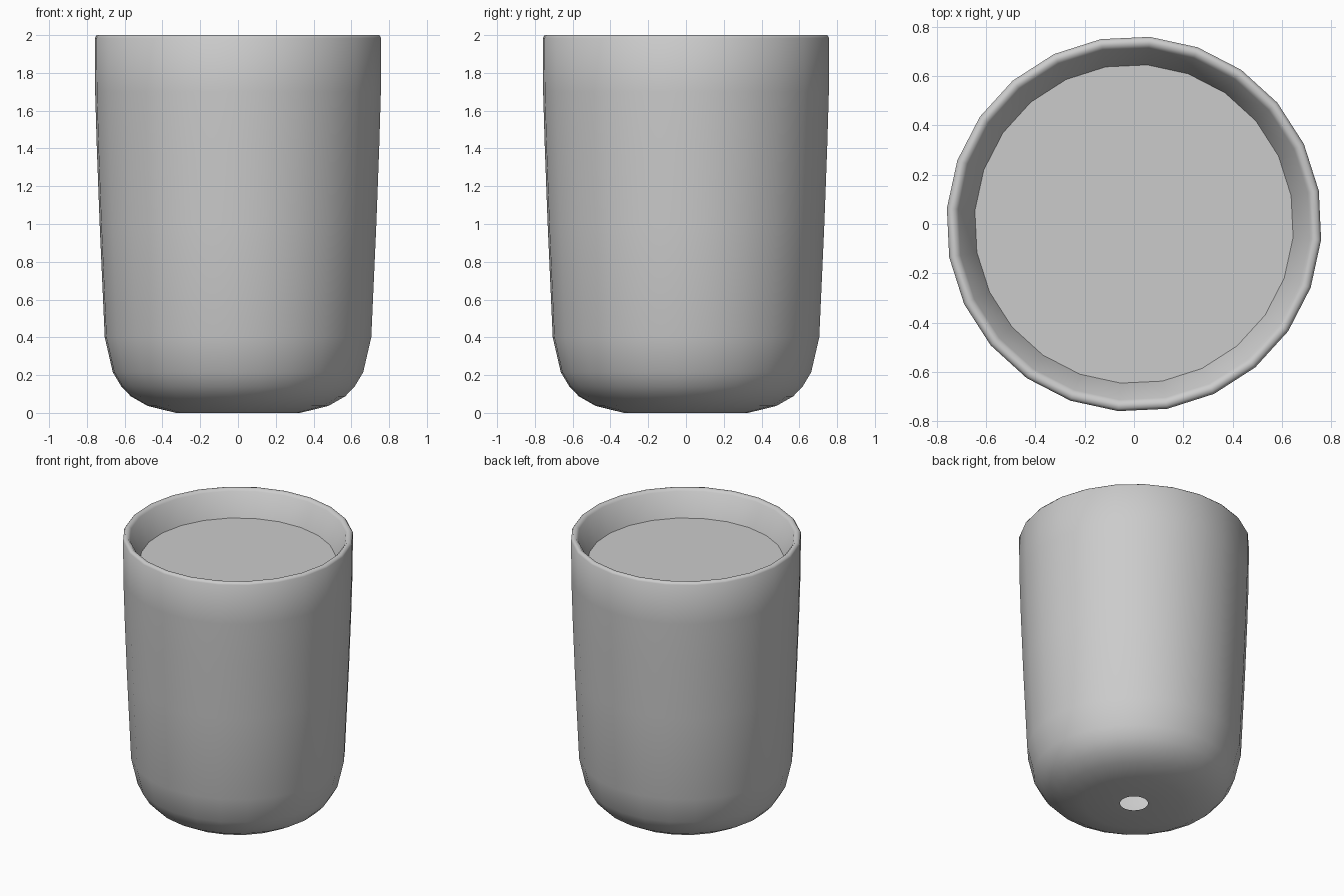
import bpy, bmesh
from math import sin, cos, pi, radians

if "Cube" in bpy.data.objects:
    bpy.data.objects.remove(bpy.data.objects["Cube"])

SIDES = 24
TURN = radians(10.2)


def ring(bm, r, z):
    return [bm.verts.new((r * cos(TURN + 2 * pi * i / SIDES),
                          r * sin(TURN + 2 * pi * i / SIDES), z)) for i in range(SIDES)]


def lathe(name, profile, cap=False):
    bm = bmesh.new()
    rings = [ring(bm, r, z) for r, z in profile]
    for a, b in zip(rings, rings[1:]):
        for i in range(SIDES):
            j = (i + 1) % SIDES
            bm.faces.new((a[i], a[j], b[j], b[i]))
    if cap:
        bm.faces.new(rings[-1])
    for f in bm.faces:
        f.smooth = True
    mesh = bpy.data.meshes.new(name)
    bm.to_mesh(mesh)
    bm.free()
    obj = bpy.data.objects.new(name, mesh)
    bpy.context.collection.objects.link(obj)
    return obj


# Pot shell: drain hole, flat base, rounded foot, tapered wall, rim, inner lip
lathe("pot", [
    (0.093, 0.0), (0.33, 0.0), (0.48, 0.037), (0.57, 0.088), (0.62, 0.14),
    (0.665, 0.215), (0.708, 0.40), (0.735, 1.0), (0.75, 1.4), (0.759, 1.7),
    (0.761, 1.985), (0.75, 2.0), (0.73, 2.0), (0.715, 1.985), (0.647, 1.82),
])

# Soil surface set below the rim
lathe("soil", [(0.647, 1.82)], cap=True)
